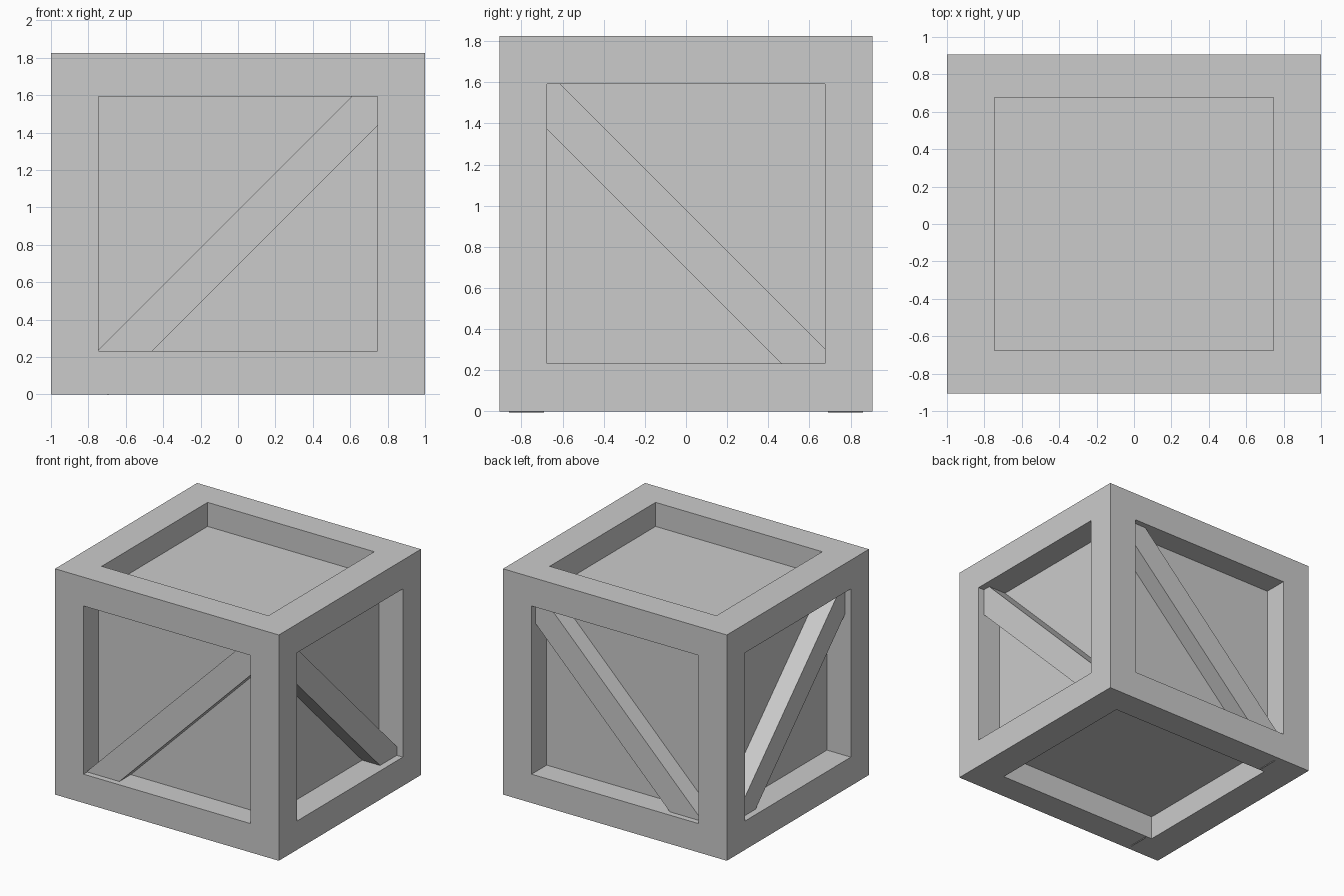
import bpy, bmesh
from math import radians
from mathutils import Matrix, Vector

if "Cube" in bpy.data.objects:
    bpy.data.objects.remove(bpy.data.objects["Cube"])

HALF = Vector((1.0, 0.907, 0.912))   # half size of the crate
BORDER, RECESS = 0.255, 0.213        # frame width and panel depth on a unit cube


def new_object(name, bm):
    bmesh.ops.recalc_face_normals(bm, faces=bm.faces)
    mesh = bpy.data.meshes.new(name)
    bm.to_mesh(mesh)
    bm.free()
    obj = bpy.data.objects.new(name, mesh)
    bpy.context.collection.objects.link(obj)
    return obj


# Crate body: cube with a recessed panel in each of its six faces
bm = bmesh.new()
bmesh.ops.create_cube(bm, size=2)
panels = bm.faces[:]
for face in panels:
    bmesh.ops.inset_region(bm, faces=[face], thickness=BORDER, use_even_offset=True, use_boundary=True)
sunk = bmesh.ops.extrude_discrete_faces(bm, faces=panels)["faces"]
for face in sunk:
    # snap to an exact opening size, then push the panel inwards
    axis = face.calc_center_median().normalized()
    rim = {v for v in face.verts} | {e.other_vert(v) for v in face.verts for e in v.link_edges}
    for v in rim:
        along = axis * v.co.dot(axis)
        flat = v.co - along
        size = max(abs(c) for c in flat)
        v.co = along + flat * ((1 - BORDER) / size)
    bmesh.ops.translate(bm, verts=face.verts[:], vec=-axis * RECESS)
bmesh.ops.scale(bm, verts=bm.verts, vec=HALF)
bmesh.ops.translate(bm, verts=bm.verts, vec=(0, 0, HALF.z))
new_object("crate_body", bm)


def brace(name, size, offset, axis, angle):
    """Diagonal plank, turned about an axis through the crate's middle."""
    bm = bmesh.new()
    bmesh.ops.create_cube(bm, size=1)
    bmesh.ops.scale(bm, verts=bm.verts, vec=size)
    bmesh.ops.transform(bm, verts=bm.verts,
                        matrix=Matrix.Translation(offset) @ Matrix.Rotation(radians(angle), 4, axis))
    return new_object(name, bm)


# Diagonal braces on the four upright sides
for side, label in ((-1, "front"), (1, "back")):
    brace(label + "_brace", (2.175, 0.17, 0.208), (0, side * 0.775, 0.8375), 'Y', -45)
for side, label in ((-1, "left"), (1, "right")):
    brace(label + "_brace", (0.19, 2.12, 0.202), (side * 0.851, 0, 0.8375), 'X', -45)
